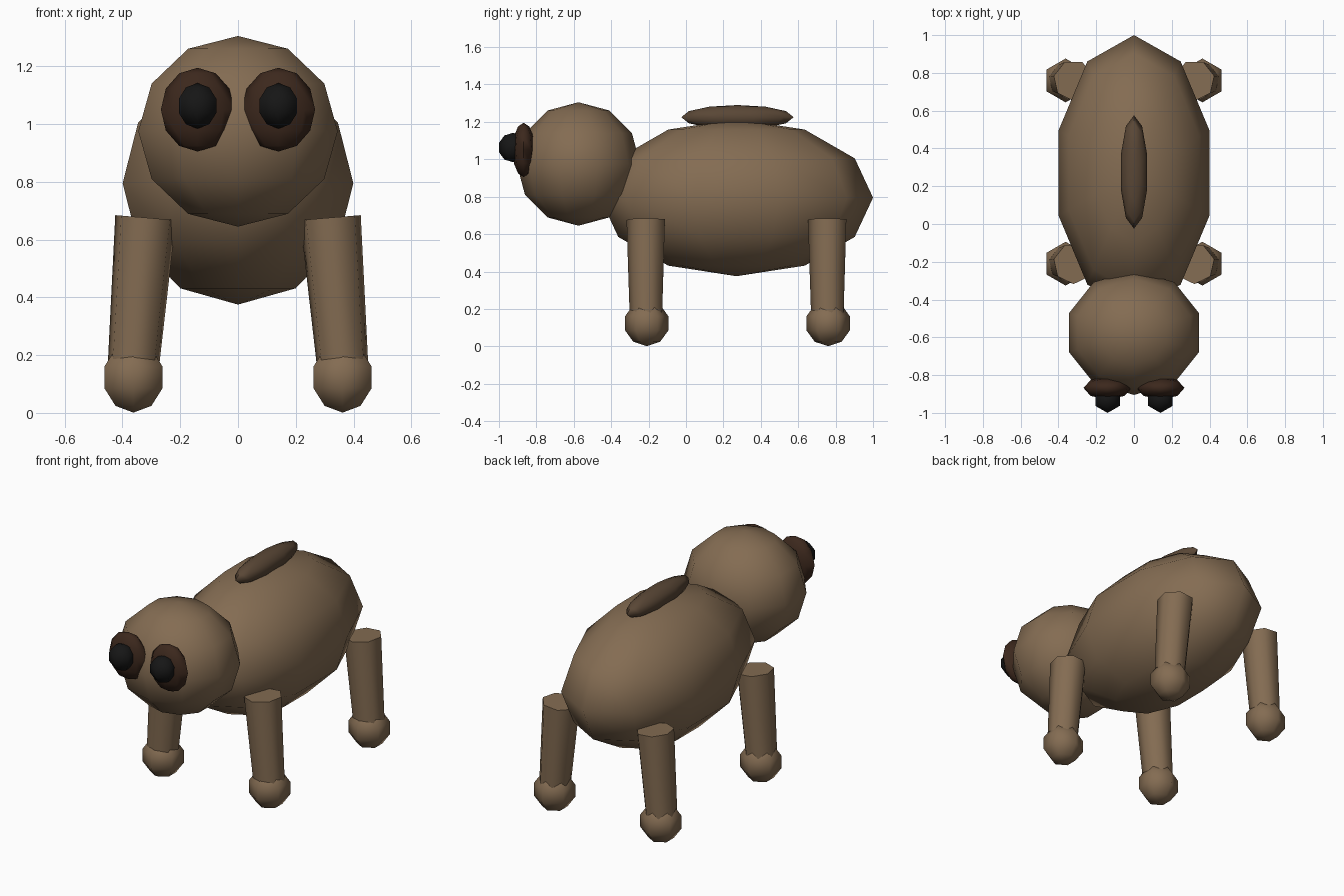
import bpy, math

if "Cube" in bpy.data.objects:
    bpy.data.objects.remove(bpy.data.objects["Cube"])


def material(name, rgb):
    m = bpy.data.materials.new(name)
    m.diffuse_color = (*rgb, 1)
    m.use_nodes = True
    m.node_tree.nodes["Principled BSDF"].inputs["Base Color"].default_value = m.diffuse_color
    return m


FUR = material("fur", (0.23, 0.15, 0.085))
DARK_FUR = material("dark_fur", (0.10, 0.062, 0.036))
PATCH = material("eye_patch", (0.045, 0.021, 0.012))
BLACK = material("black", (0.008, 0.008, 0.008))


def finish(name, mat, angle):
    ob = bpy.context.object
    ob.name = name
    ob.data.materials.append(mat)
    bpy.ops.object.shade_smooth_by_angle(angle=math.radians(angle))
    return ob


def ball(name, loc, radii, segments, rings, mat):
    bpy.ops.mesh.primitive_uv_sphere_add(segments=segments, ring_count=rings, radius=1, location=loc)
    bpy.context.object.scale = radii
    bpy.ops.object.transform_apply(location=False, rotation=False, scale=True)
    return finish(name, mat, 80)


def leg(name, side, y):
    # tapered seven-sided post, splayed outwards towards the foot
    x_top, z_top, x_low, z_low = 0.32, 0.676, 0.365, 0.13
    dx, dz = x_top - x_low, z_top - z_low
    bpy.ops.mesh.primitive_cone_add(
        vertices=7, radius1=0.09, radius2=0.108, depth=math.hypot(dx, dz),
        location=(side * (x_top + x_low) / 2, y, (z_top + z_low) / 2),
        rotation=(0, side * math.atan2(dx, dz), math.pi))
    ob = bpy.context.object
    # turn the post half round its own axis first, then tilt it
    ob.rotation_mode = 'ZYX'
    ob.rotation_euler = (0, side * math.atan2(dx, dz), math.pi)
    return finish(name, FUR, 60)


# body, head and back ridge
ball("body", (0, 0.27, 0.795), (0.42, 0.73, 0.42), 10, 6, FUR)
ball("head", (0, -0.575, 0.975), (0.363, 0.33, 0.33), 10, 6, FUR)
ball("back_ridge", (0, 0.275, 1.225), (0.073, 0.3, 0.065), 10, 6, DARK_FUR)

for side, label in ((-1, "left"), (1, "right")):
    # eyes
    ball(f"{label}_eye_patch", (side * 0.14, -0.868, 1.05), (0.127, 0.06, 0.145), 8, 6, PATCH)
    ball(f"{label}_pupil", (side * 0.14, -0.925, 1.063), (0.079, 0.079, 0.079), 6, 5, BLACK)
    # legs and feet
    for y, end in ((-0.21, "front"), (0.76, "back")):
        leg(f"{end}_{label}_leg", side, y)
        ball(f"{end}_{label}_foot", (side * 0.362, y, 0.123), (0.122, 0.122, 0.122), 6, 5, FUR)
